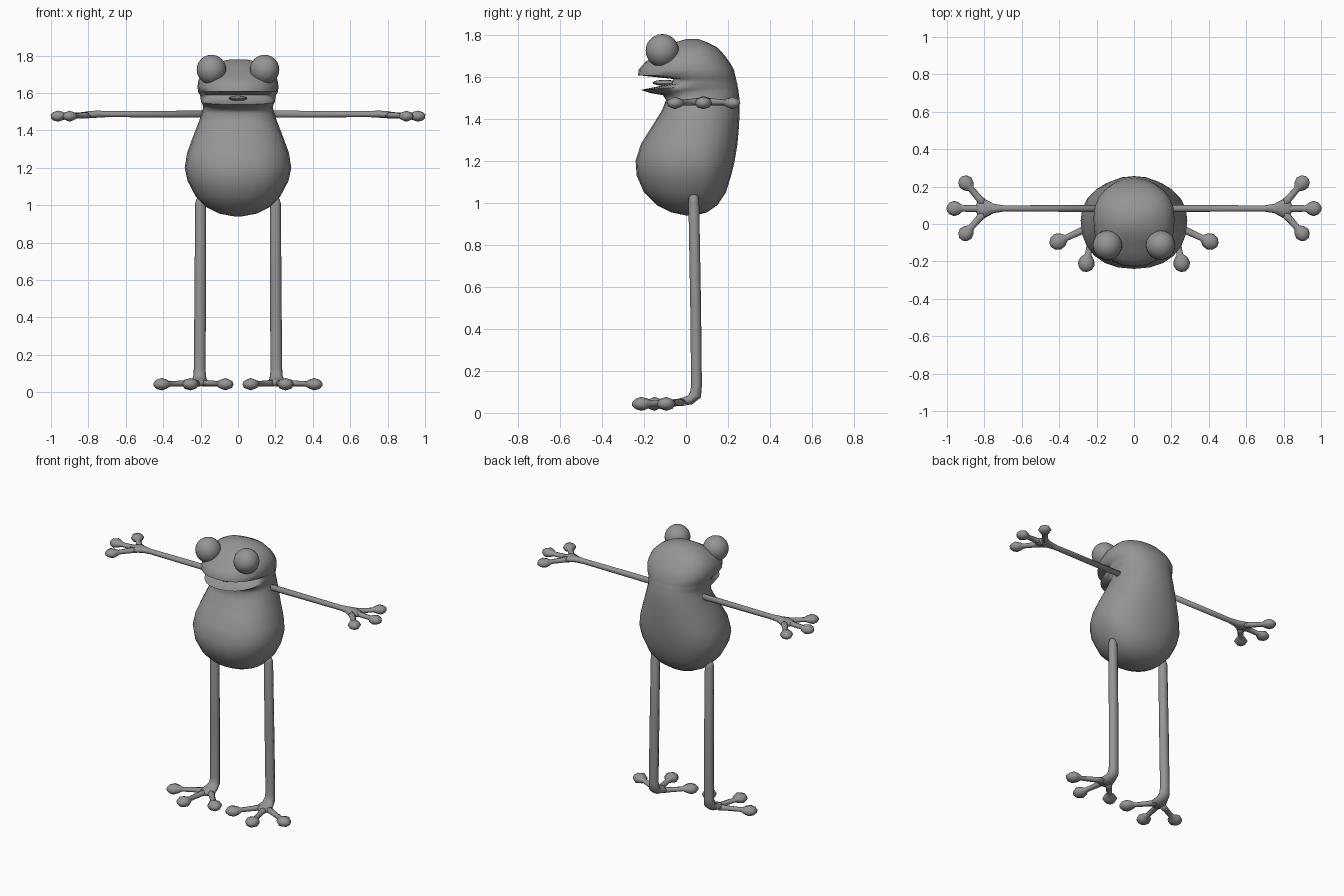
import bpy, bmesh, math
from mathutils import Vector

if "Cube" in bpy.data.objects:
    bpy.data.objects.remove(bpy.data.objects["Cube"])

grey = bpy.data.materials.new("plain grey")
grey.diffuse_color = (0.3, 0.3, 0.3, 1)
grey.use_nodes = True
grey.node_tree.nodes["Principled BSDF"].inputs["Base Color"].default_value = grey.diffuse_color


def loft(name, rings, mirror=False, sharp=180):
    """Skin a list of point rings, closing both ends with a face."""
    bm = bmesh.new()
    rows = [[bm.verts.new(p) for p in ring] for ring in rings]
    n = len(rows[0])
    for a, b in zip(rows, rows[1:]):
        for i in range(n):
            j = (i + 1) % n
            bm.faces.new((a[i], a[j], b[j], b[i]))
    bm.faces.new(rows[0])
    bm.faces.new(rows[-1])
    bmesh.ops.recalc_face_normals(bm, faces=bm.faces)
    me = bpy.data.meshes.new(name)
    bm.to_mesh(me)
    bm.free()
    return finish(bpy.data.objects.new(name, me), mirror, sharp)


def finish(ob, mirror, sharp=180):
    if ob.name not in bpy.context.collection.objects:
        bpy.context.collection.objects.link(ob)
    ob.data.materials.append(grey)
    bpy.ops.object.select_all(action='DESELECT')
    ob.select_set(True)
    bpy.context.view_layer.objects.active = ob
    bpy.ops.object.shade_smooth_by_angle(angle=math.radians(sharp))
    if mirror:
        hub = ob.modifiers.new("Mirror", 'MIRROR')
        hub.mirror_object = centre
    return ob


def tube(name, side, stations, sides=10):
    """Mirrored tube: stations are (point, half width, half thickness)."""
    side = Vector(side).normalized()
    pts = [Vector(s[0]) for s in stations]
    rings = []
    for k, (p, w, t) in enumerate(stations):
        d = pts[min(k + 1, len(pts) - 1)] - pts[max(k - 1, 0)]
        up = side.cross(d).normalized()
        rings.append([pts[k] + side * w * math.cos(a) + up * t * math.sin(a)
                      for a in (2 * math.pi * i / sides for i in range(sides))])
    return loft(name, rings, True)


def digit(name, base, tip, size):
    """Thin finger or toe ending in a flattened round pad; tip is the pad centre."""
    a, b = Vector(base), Vector(tip)
    d = (b - a).normalized()
    side = d.cross(Vector((0, 0, 1)))
    profile = [(a, .026, .018), (a.lerp(b, .3), .019, .016), (b - d * size * 1.1, .017, .014),
               (b - d * size * .6, size * .8, size * .55), (b, size, size * .72),
               (b + d * size * .6, size * .75, size * .55), (b + d * size * .95, .012, .01)]
    tube(name, side, profile, 8)


centre = bpy.data.objects.new("mirror_centre", None)
bpy.context.collection.objects.link(centre)
centre.hide_render = True

# Body and head: front y, front z, widest y, back y, back z, half width
sections = [
    (.00, .94, .02, .04, .94, .02), (-.07, .955, .02, .10, .955, .10),
    (-.14, .99, .02, .15, .99, .17), (-.20, 1.05, .02, .19, 1.05, .228),
    (-.235, 1.13, .02, .215, 1.13, .27), (-.24, 1.20, .02, .232, 1.20, .285),
    (-.215, 1.28, .02, .245, 1.28, .272), (-.165, 1.36, .03, .252, 1.36, .243),
    (-.115, 1.44, .05, .256, 1.44, .212), (-.095, 1.49, .06, .254, 1.50, .193),
    (-.11, 1.513, .06, .25, 1.535, .186), (-.17, 1.523, .05, .246, 1.555, .190),
    (-.215, 1.538, .04, .244, 1.57, .198),                      # lower lip
    (-.07, 1.567, .04, .240, 1.58, .200),                       # mouth
    (-.06, 1.590, .04, .239, 1.59, .204),
    (-.229, 1.608, .03, .236, 1.60, .213),                      # upper lip
    (-.225, 1.635, .03, .228, 1.635, .217), (-.195, 1.67, .03, .208, 1.67, .211),
    (-.15, 1.70, .03, .182, 1.705, .195), (-.10, 1.735, .03, .15, 1.74, .160),
    (-.05, 1.765, .03, .10, 1.765, .110), (.00, 1.78, .03, .06, 1.78, .04)]
rings = []
for fy, fz, my, by, bz, w in sections:
    ring = []
    for i in range(24):
        a = 2 * math.pi * i / 24
        c, s = math.cos(a), math.sin(a)
        e = .88                                                 # slightly boxy oval
        x = w * math.copysign(abs(c) ** e, c)
        r = abs(s) ** e
        y = my - (my - fy) * r if s < 0 else my + (by - my) * r
        ring.append((x, y, fz + (bz - fz) * (y - fy) / (by - fy)))
    rings.append(ring)
loft("body", rings, sharp=70)

# Tongue
bpy.ops.mesh.primitive_uv_sphere_add(segments=12, ring_count=8, radius=1, location=(0, -.10, 1.572))
tongue = bpy.context.object
tongue.name = "tongue"
tongue.scale = (.05, .06, .014)
finish(tongue, False)

# Eyes
bpy.ops.mesh.primitive_uv_sphere_add(segments=20, ring_count=12, radius=.079, location=(.142, -.113, 1.725))
eye = bpy.context.object
eye.name = "eye"
finish(eye, True)

# Arms, flaring into flat palms
tube("arm", (0, 1, 0), [((.12, .083, 1.487), .018, .02), ((.70, .083, 1.487), .017, .017),
                        ((.75, .083, 1.487), .025, .02), ((.80, .083, 1.484), .052, .02),
                        ((.835, .083, 1.48), .035, .017), ((.85, .083, 1.48), .01, .008)])
for name, tip in (("front_finger", (.90, -.052)), ("middle_finger", (.962, .083)), ("back_finger", (.90, .22))):
    digit(name, (.80, .083 + (tip[1] - .083) * .15, 1.482), (*tip, 1.476), .041)

# Legs, bending forward at the heel into the foot
tube("leg", (1, 0, 0), [((.20, .036, 1.045), .008, .008), ((.20, .036, 1.035), .022, .02),
                        ((.20, .037, 1.01), .029, .027), ((.202, .046, .50), .031, .027),
                        ((.205, .050, .13), .031, .027), ((.205, .045, .085), .034, .03),
                        ((.207, .02, .062), .042, .024), ((.21, -.02, .052), .055, .02),
                        ((.213, -.05, .048), .035, .017), ((.213, -.06, .048), .01, .008)])
for name, tip in (("outer_toe", (.408, -.095)), ("middle_toe", (.255, -.212)), ("inner_toe", (.068, -.15))):
    digit(name, (.21 + (tip[0] - .21) * .12, -.015, .05), (*tip, .043), .046)
